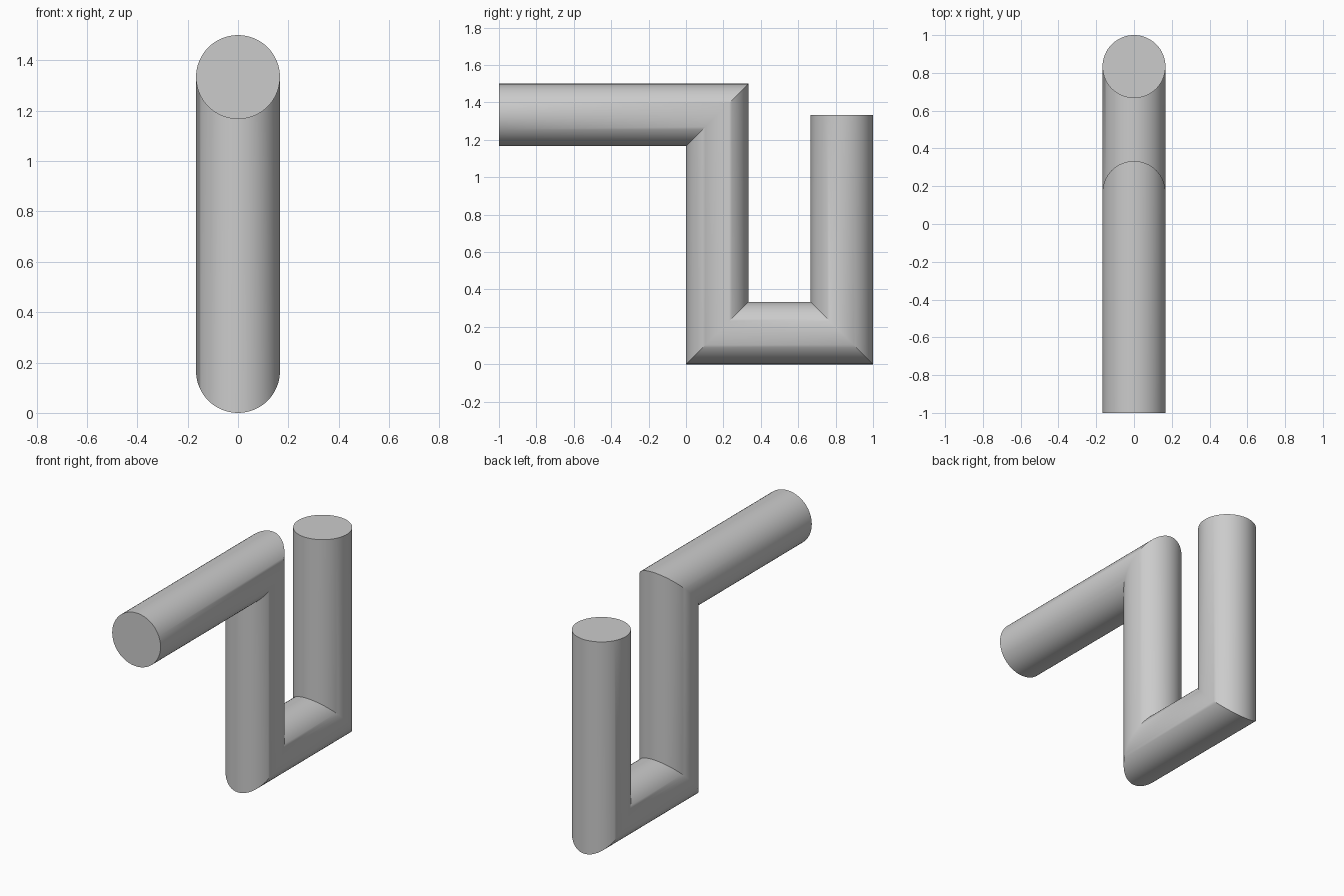
import bpy
import bmesh
import math
from mathutils import Vector

cube = bpy.data.objects.get("Cube")
if cube:
    bpy.data.objects.remove(cube, do_unlink=True)

RADIUS = 1 / 6
SIDES = 64

# Centre line of the bent rod, in the x = 0 plane
LOW, HIGH = RADIUS, 1.5 - RADIUS
path = [Vector((0, y, z)) for y, z in (
    (-1, HIGH), (RADIUS, HIGH), (RADIUS, LOW), (1 - RADIUS, LOW), (1 - RADIUS, HIGH))]

grey = bpy.data.materials.new("light grey")
grey.use_nodes = True
colour = (0.6, 0.6, 0.6, 1)
grey.diffuse_color = colour
grey.node_tree.nodes["Principled BSDF"].inputs["Base Color"].default_value = colour


def mitred_rod(name, points, radius, sides):
    """Sweep a circle along square bends, with a mitred ring at each corner."""
    x_axis = Vector((1, 0, 0))
    normals = [x_axis.cross((b - a).normalized()) for a, b in zip(points, points[1:])]
    bm = bmesh.new()
    rings = []
    for i, p in enumerate(points):
        # At a right-angle bend the two segment normals add up to the mitre direction
        up = sum(normals[max(i - 1, 0):i + 1], Vector())
        ring = []
        for k in range(sides):
            a = 2 * math.pi * k / sides
            ring.append(bm.verts.new(p + radius * (math.cos(a) * x_axis + math.sin(a) * up)))
        rings.append(ring)
    # Side walls
    for r0, r1 in zip(rings, rings[1:]):
        for k in range(sides):
            n = (k + 1) % sides
            bm.faces.new((r0[k], r0[n], r1[n], r1[k]))
    # Flat end caps
    bm.faces.new(rings[0])
    bm.faces.new(rings[-1])
    bmesh.ops.recalc_face_normals(bm, faces=bm.faces[:])
    mesh = bpy.data.meshes.new(name)
    bm.to_mesh(mesh)
    bm.free()
    obj = bpy.data.objects.new(name, mesh)
    bpy.context.collection.objects.link(obj)
    return obj


rod = mitred_rod("bent_rod", path, RADIUS, SIDES)
rod.data.materials.append(grey)

bpy.ops.object.select_all(action='DESELECT')
rod.select_set(True)
bpy.context.view_layer.objects.active = rod
bpy.ops.object.shade_smooth_by_angle(angle=math.radians(30))
